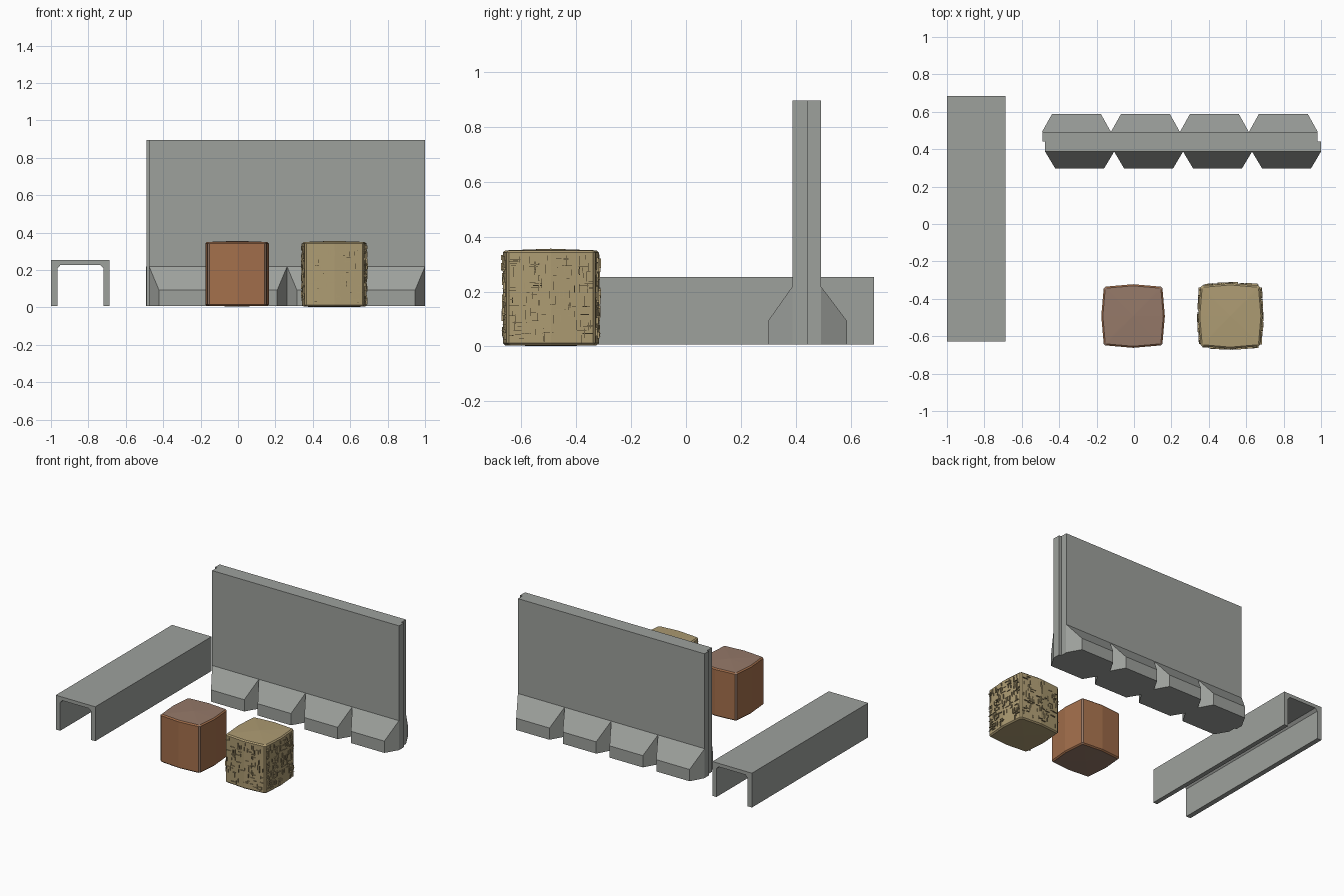
import bpy, bmesh, random
from mathutils import Vector

if "Cube" in bpy.data.objects:
    bpy.data.objects.remove(bpy.data.objects["Cube"])

random.seed(4)

def mat(name, r, g, b):
    m = bpy.data.materials.new(name)
    m.diffuse_color = (r, g, b, 1)
    m.use_nodes = True
    m.node_tree.nodes["Principled BSDF"].inputs["Base Color"].default_value = m.diffuse_color
    return m

CONCRETE = mat("concrete grey", 0.34, 0.355, 0.335)
RUST = mat("orange brown", 0.37, 0.16, 0.072)
DULL = mat("dull brown", 0.30, 0.19, 0.14)
STRAW = mat("straw tan", 0.42, 0.33, 0.17)

def finish(name, bm, *mats):
    bmesh.ops.recalc_face_normals(bm, faces=bm.faces)
    me = bpy.data.meshes.new(name)
    bm.to_mesh(me)
    bm.free()
    for m in mats:
        me.materials.append(m)
    ob = bpy.data.objects.new(name, me)
    bpy.context.collection.objects.link(ob)
    return ob

def loft(bm, rings):
    """Closed solid through equal-sized rings of points."""
    vs = [[bm.verts.new(p) for p in r] for r in rings]
    n = len(vs[0])
    for a, b in zip(vs, vs[1:]):
        for i in range(n):
            bm.faces.new((a[i], a[(i + 1) % n], b[(i + 1) % n], b[i]))
    bm.faces.new(vs[0][::-1])
    bm.faces.new(vs[-1])

def box(bm, lo, hi):
    loft(bm, [[(lo[0], lo[1], z), (hi[0], lo[1], z), (hi[0], hi[1], z), (lo[0], hi[1], z)]
              for z in (lo[2], hi[2])])

# Inverted U-shaped channel
section = [(-1, .008), (-1, .253), (-.688, .253), (-.688, .008), (-.72, .008), (-.72, .21),
           (-.737, .228), (-.948, .228), (-.965, .21), (-.965, .008)]
bm = bmesh.new()
loft(bm, [[(x, y, z) for x, z in section] for y in (-.627, .685)])
finish("channel_cover", bm, CONCRETE)

# Wall slab: two halves shifted sideways give the lapped end joints
bm = bmesh.new()
outline = [(-.475, .387), (1, .387), (1, .442), (.982, .442),
           (.982, .492), (-.49, .492), (-.49, .442), (-.475, .442)]
loft(bm, [[(x, y, z) for x, y in outline] for z in (.008, .895)])
finish("barrier_wall", bm, CONCRETE)

# Four sloped feet on each side of the wall
bm = bmesh.new()
for x0, y_in, y_out in ((-.475, .387, .298), (-.492, .492, .587)):
    for i in range(4):
        a = x0 + i * .3687
        b = a + .3687
        c, d = a + .053, b - .053
        loft(bm, [[(a, y_in, .008), (c, y_out, .008), (c, y_out, .092), (a, y_in, .218)],
                  [(b, y_in, .008), (d, y_out, .008), (d, y_out, .092), (b, y_in, .218)]])
finish("barrier_feet", bm, CONCRETE)

def bale(name, cx, cy, hx, hy, z0, z1, *mats):
    """Block with bowed sides, cut corners and a low domed top and bottom."""
    s = .013   # bow of each side
    e = .022   # corner cut
    pts = [(0, -hy), (hx - e, s - hy), (hx - s, e - hy), (hx, 0),
           (hx - s, hy - e), (hx - e, hy - s), (0, hy), (e - hx, hy - s),
           (s - hx, hy - e), (-hx, 0), (s - hx, e - hy), (e - hx, s - hy)]
    ring = lambda k, z: [(cx + x * k, cy + y * k, z) for x, y in pts]
    bm = bmesh.new()
    loft(bm, [ring(.95, z0), ring(1, z0 + .008), ring(1, z1 - .008), ring(.95, z1)])
    bm.faces.ensure_lookup_table()
    for f, dz in ((bm.faces[-2], -.003), (bm.faces[-1], .006)):
        c = bmesh.ops.poke(bm, faces=[f])["verts"][0]
        c.co.z += dz
    bm.normal_update()
    if len(mats) > 1:   # ends and cut corners take the second colour
        for f in bm.faces:
            n = f.normal
            f.material_index = int(abs(n.z) > .9 or min(abs(n.x), abs(n.y)) > .4)
    return finish(name, bm, *mats)

bale("brown_block", -.005, -.492, .17, .17, .008, .35, RUST, DULL)
CX, CY, HX, HY = .515, -.492, .172, .175
bale("straw_bale", CX, CY, HX, HY, .004, .35, STRAW)

# Thin straws poking out of the four sides of the bale
bm = bmesh.new()
for axis, sign, count in ((0, 1, 150), (0, -1, 150), (1, 1, 90), (1, -1, 90)):
    h, w = (HX, HY) if axis == 0 else (HY, HX)
    for _ in range(count):
        t = random.uniform(-w + .025, w - .025)
        z = random.uniform(.025, .325)
        ln = random.uniform(.008, .019)
        a, b = (.001, ln) if random.random() < .6 else (ln, .001)
        out = h - .013 * abs(t) / w
        lo, hi = out - .012, out + random.uniform(.003, .008)
        t = max(-w + .022 + a, min(w - .022 - a, t))
        u0, u1 = sorted((sign * lo, sign * hi))
        if axis == 0:
            box(bm, (CX + u0, CY + t - a, z - b), (CX + u1, CY + t + a, z + b))
        else:
            box(bm, (CX + t - a, CY + u0, z - b), (CX + t + a, CY + u1, z + b))
finish("loose_straws", bm, STRAW)
